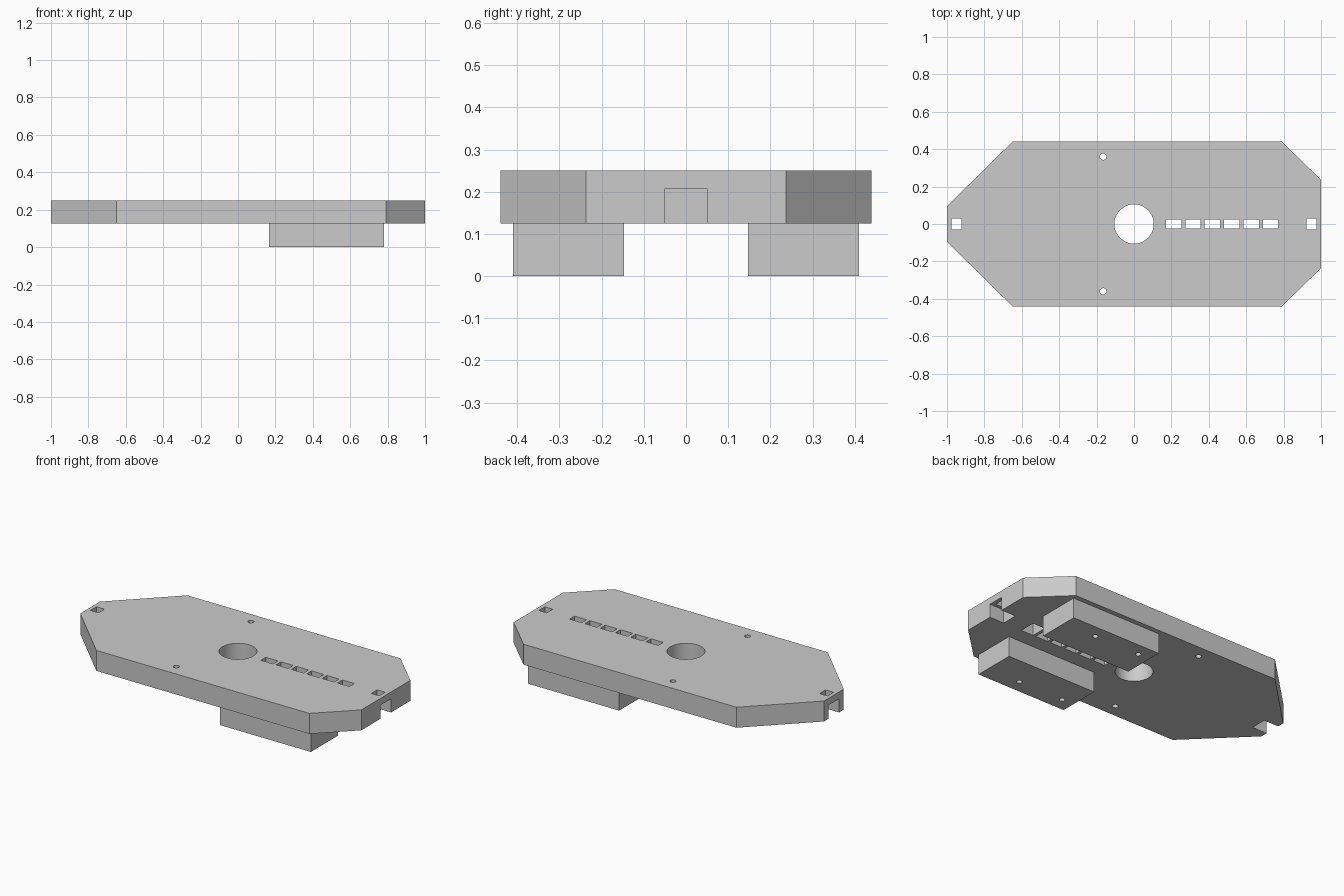
import bpy, bmesh, math
from mathutils import Matrix

cube = bpy.data.objects.get("Cube")
if cube:
    bpy.data.objects.remove(cube, do_unlink=True)

grey = bpy.data.materials.new("plain_grey")
grey.use_nodes = True
COLOUR = (0.6, 0.6, 0.6, 1)
grey.diffuse_color = COLOUR
grey.node_tree.nodes["Principled BSDF"].inputs["Base Color"].default_value = COLOUR

BASE, TOP = 0.125, 0.25      # underside and top of the plate
ROOF = 0.208                 # ceiling of the underside pockets


def make_object(name, bm):
    bmesh.ops.recalc_face_normals(bm, faces=bm.faces)
    mesh = bpy.data.meshes.new(name)
    bm.to_mesh(mesh)
    bm.free()
    mesh.materials.append(grey)
    obj = bpy.data.objects.new(name, mesh)
    bpy.context.collection.objects.link(obj)
    return obj


def add_box(bm, x0, x1, y0, y1, z0, z1):
    centre = Matrix.Translation(((x0 + x1) / 2, (y0 + y1) / 2, (z0 + z1) / 2))
    size = Matrix.Diagonal((x1 - x0, y1 - y0, z1 - z0, 1))
    bmesh.ops.create_cube(bm, size=1, matrix=centre @ size)


def add_cylinder(bm, x, y, radius, z0, z1, sides):
    bmesh.ops.create_cone(bm, cap_ends=True, segments=sides, radius1=radius,
                          radius2=radius, depth=z1 - z0,
                          matrix=Matrix.Translation((x, y, (z0 + z1) / 2)))


def cut(obj, bm):
    """Subtract the shapes in bm from the object."""
    cutter = make_object("cutter", bm)
    cutter.hide_render = True
    mod = obj.modifiers.new("cut", 'BOOLEAN')
    mod.operation = 'DIFFERENCE'
    mod.solver = 'EXACT'
    mod.object = cutter
    bpy.context.view_layer.objects.active = obj
    bpy.ops.object.modifier_apply(modifier=mod.name)
    bpy.data.objects.remove(cutter, do_unlink=True)


def smooth(obj):
    bpy.ops.object.select_all(action='DESELECT')
    obj.select_set(True)
    bpy.context.view_layer.objects.active = obj
    bpy.ops.object.shade_smooth_by_angle(angle=math.radians(30))


# Plate with chamfered corners
half = [(-1, 0.095), (-0.65, 0.44), (0.79, 0.44), (1, 0.237)]
outline = half + [(x, -y) for x, y in reversed(half)]
bm = bmesh.new()
face = bm.faces.new([bm.verts.new((x, y, BASE)) for x, y in outline])
ext = bmesh.ops.extrude_face_region(bm, geom=[face])
for v in ext["geom"]:
    if isinstance(v, bmesh.types.BMVert):
        v.co.z = TOP
plate = make_object("base_plate", bm)

slots = [(0.17 + i * 0.1035, 0.254 + i * 0.1035) for i in range(6)]

# Underside pockets: one above each slot and an open notch at each end
bm = bmesh.new()
for x0, x1 in slots:
    add_box(bm, x0, x1, -0.05, 0.05, 0, ROOF)
add_box(bm, 0.9, 1.1, -0.05, 0.05, 0, ROOF)
add_box(bm, -1.1, -0.9, -0.05, 0.05, 0, ROOF)
cut(plate, bm)

# Through openings: slots, end windows, round holes
bm = bmesh.new()
for x0, x1 in slots:
    add_box(bm, x0 + 0.001, x1 - 0.001, -0.024, 0.024, 0, 0.3)
for x in (-0.95, 0.948):
    add_box(bm, x - 0.027, x + 0.027, -0.029, 0.029, 0, 0.3)
add_cylinder(bm, 0, 0, 0.105, 0, 0.3, 64)
for side in (-1, 1):
    add_cylinder(bm, -0.165, side * 0.36, 0.017, 0, 0.3, 24)
cut(plate, bm)
smooth(plate)

# Two support blocks with blind screw holes
for name, side in (("left_block", -1), ("right_block", 1)):
    bm = bmesh.new()
    y0, y1 = sorted((side * 0.147, side * 0.41))
    add_box(bm, 0.165, 0.78, y0, y1, 0, BASE)
    block = make_object("front_block" if side < 0 else "back_block", bm)
    bm = bmesh.new()
    for x in (0.245, 0.555):
        add_cylinder(bm, x, side * 0.328, 0.016, -0.1, 0.1, 24)
    cut(block, bm)
    smooth(block)
